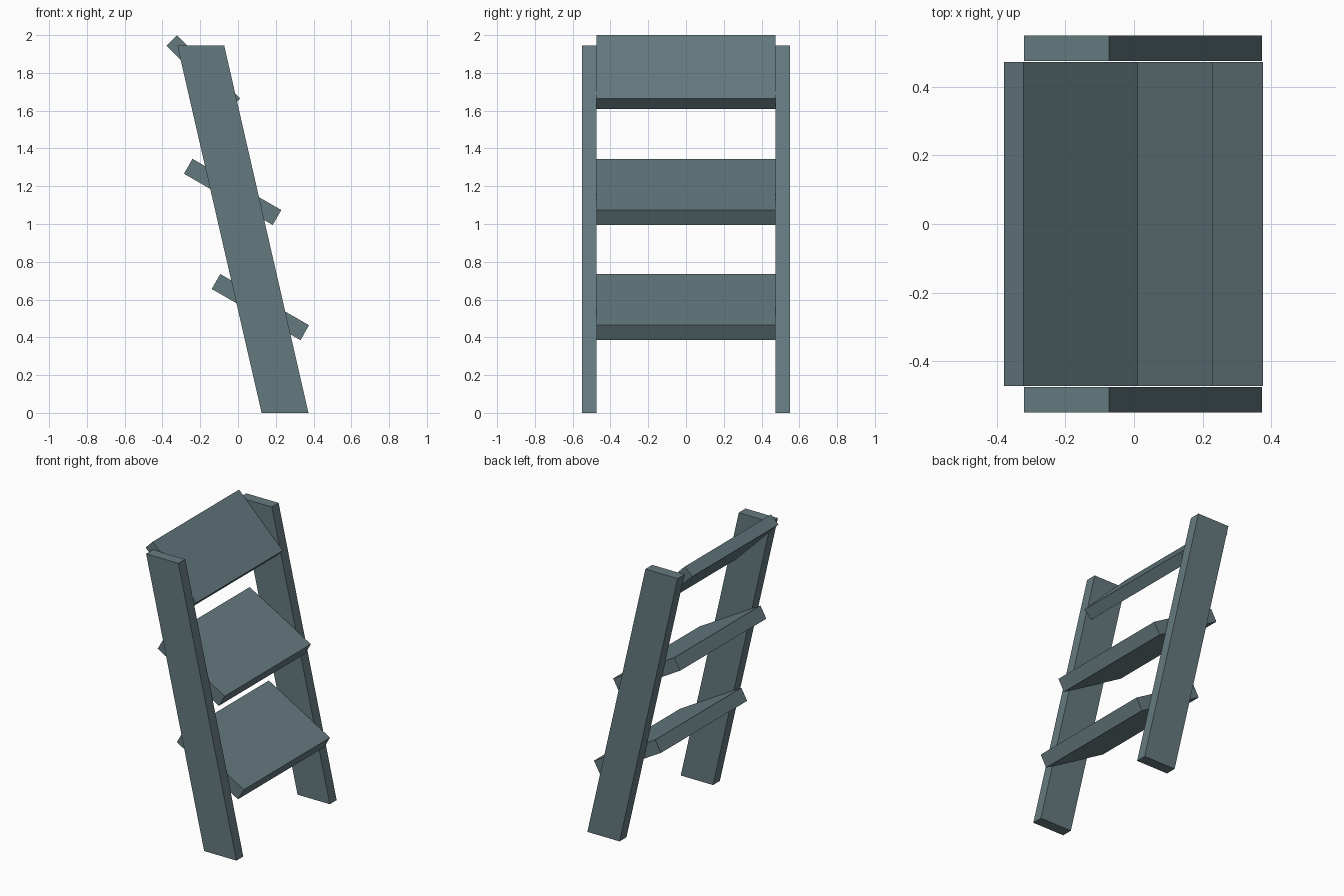
import bpy

if "Cube" in bpy.data.objects:
    bpy.data.objects.remove(bpy.data.objects["Cube"])

paint = bpy.data.materials.new("slate grey paint")
paint.diffuse_color = (0.13, 0.195, 0.216, 1)
paint.use_nodes = True
paint.node_tree.nodes["Principled BSDF"].inputs["Base Color"].default_value = paint.diffuse_color


def plank(name, profile, y0, y1):
    """Extrude a four-sided XZ profile between two y values."""
    n = len(profile)
    verts = [(x, y, z) for y in (y0, y1) for x, z in profile]
    faces = [tuple(range(n)), tuple(reversed(range(n, 2 * n)))]
    faces += [(i, i + n, (i + 1) % n + n, (i + 1) % n) for i in range(n)]
    mesh = bpy.data.meshes.new(name)
    mesh.from_pydata(verts, [], faces)
    mesh.materials.append(paint)
    obj = bpy.data.objects.new(name, mesh)
    bpy.context.collection.objects.link(obj)
    return obj


# Leaning side rails, cut level at floor and top
rail = [(0.125, 0), (0.373, 0), (-0.073, 1.945), (-0.321, 1.945)]
plank("front_rail", rail, -0.55, -0.475)
plank("back_rail", rail, 0.475, 0.55)


# Tilted treads: upper left corner, slope vector, thickness vector
def tread(name, x, z, slope, thick):
    (sx, sz), (tx, tz) = slope, thick
    plank(name, [(x + tx, z + tz), (x + tx + sx, z + tz + sz),
                 (x + sx, z + sz), (x, z)], -0.473, 0.473)


tread("lower_tread", -0.094, 0.735, (0.47, -0.271), (-0.045, -0.079))
tread("middle_tread", -0.241, 1.345, (0.47, -0.271), (-0.045, -0.079))
tread("top_tread", -0.323, 2.0, (0.335, -0.335), (-0.056, -0.056))
